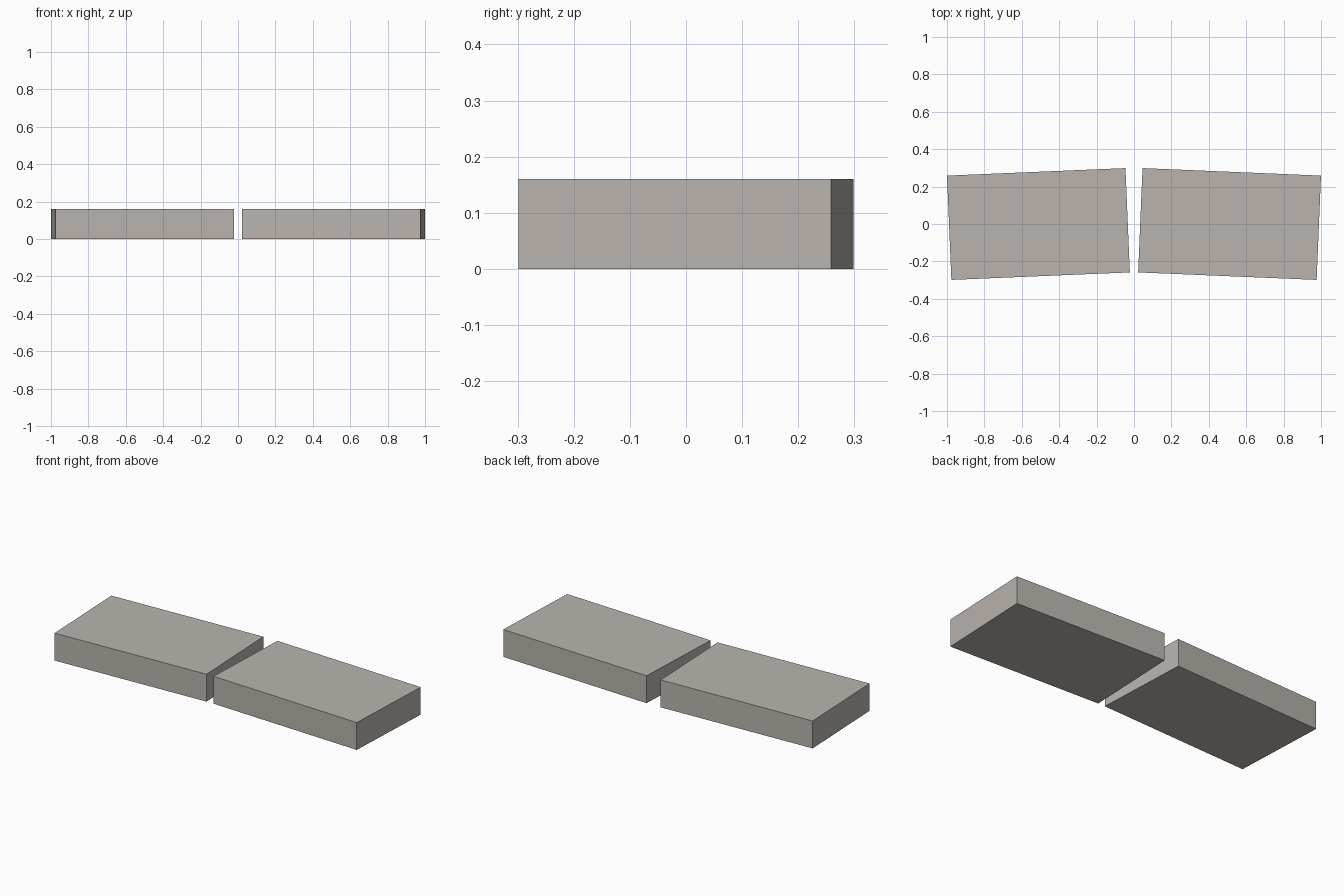
import bpy
import math

if "Cube" in bpy.data.objects:
    bpy.data.objects.remove(bpy.data.objects["Cube"])

# Warm grey stone
stone = bpy.data.materials.new("warm_grey_stone")
stone.diffuse_color = (0.49, 0.455, 0.423, 1.0)
stone.use_nodes = True
stone.node_tree.nodes["Principled BSDF"].inputs["Base Color"].default_value = stone.diffuse_color

LENGTH, DEPTH, HEIGHT = 0.955, 0.558, 0.16
CENTRE_X = 0.511
TILT = math.radians(2.4)


def slab(name, side):
    """Flat rectangular block, turned slightly about the vertical axis."""
    bpy.ops.mesh.primitive_cube_add(
        size=1,
        location=(side * CENTRE_X, 0, HEIGHT / 2),
        rotation=(0, 0, -side * TILT),
    )
    block = bpy.context.object
    block.name = name
    block.scale = (LENGTH, DEPTH, HEIGHT)
    block.data.materials.append(stone)


# Mirrored pair with a narrow gap between them
slab("left_slab", -1)
slab("right_slab", 1)
